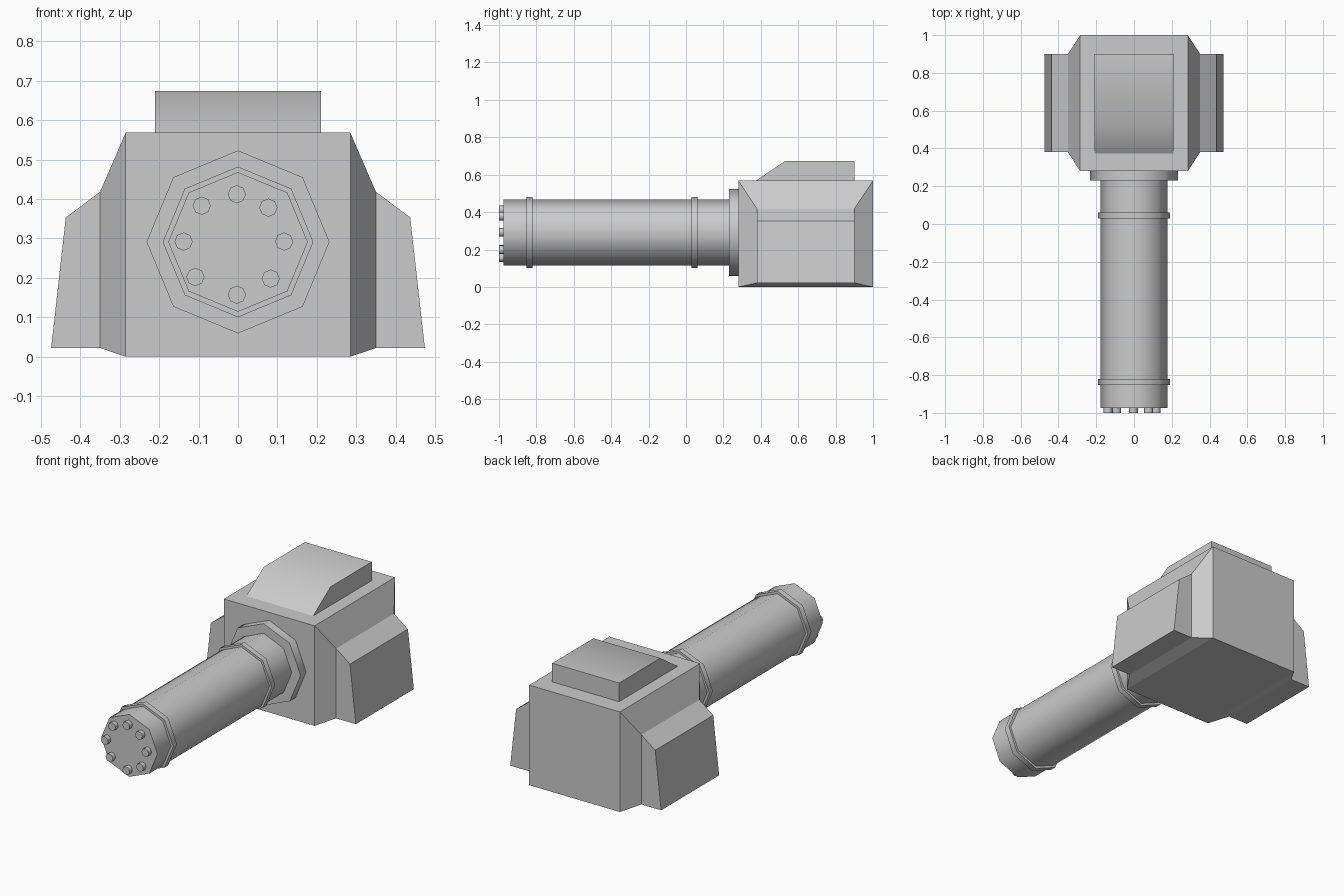
import bpy, bmesh
from math import pi, radians
from mathutils import Matrix

if "Cube" in bpy.data.objects:
    bpy.data.objects.remove(bpy.data.objects["Cube"])


def loft(name, rings):
    """Solid skinned through matching rings of 3D points, capped at both ends."""
    bm = bmesh.new()
    loops = [[bm.verts.new(p) for p in ring] for ring in rings]
    n = len(loops[0])
    for a, b in zip(loops, loops[1:]):
        for i in range(n):
            j = (i + 1) % n
            bm.faces.new((a[i], a[j], b[j], b[i]))
    bm.faces.new(loops[0])
    bm.faces.new(loops[-1])
    bmesh.ops.recalc_face_normals(bm, faces=bm.faces)
    mesh = bpy.data.meshes.new(name)
    bm.to_mesh(mesh)
    bm.free()
    obj = bpy.data.objects.new(name, mesh)
    bpy.context.collection.objects.link(obj)
    return obj


def smooth(obj, angle):
    bpy.ops.object.select_all(action='DESELECT')
    obj.select_set(True)
    bpy.context.view_layer.objects.active = obj
    bpy.ops.object.shade_smooth_by_angle(angle=radians(angle))


def octagon(name, radius, y0, y1, x=0.0, z=0.291):
    """Eight-sided cylinder lying along y with a corner pointing up."""
    bpy.ops.mesh.primitive_cylinder_add(vertices=8, radius=radius, depth=y1 - y0)
    obj = bpy.context.object
    obj.name = name
    obj.data.transform(Matrix.Rotation(pi / 2, 4, 'X'))
    obj.location = (x, (y0 + y1) / 2, z)
    smooth(obj, 50)
    return obj


def side_rect(x, y0, y1, z0, z1):
    return [(x, y0, z0), (x, y1, z0), (x, y1, z1), (x, y0, z1)]


# Turret housing with tapered flanks
inner = (0.28, 1.0, 0.0, 0.568)
outer = (0.38, 0.9, 0.022, 0.418)
loft("housing", [side_rect(-0.35, *outer), side_rect(-0.285, *inner),
                 side_rect(0.285, *inner), side_rect(0.35, *outer)])

# Side armour pods, mirrored
pod = [(0.345, 0.022), (0.474, 0.022), (0.437, 0.353), (0.35, 0.418), (0.345, 0.418)]
pods = loft("side_armour", [[(x, y, z) for x, z in pod] for y in (0.38, 0.9)])
pods.modifiers.new("mirror", 'MIRROR')

# Raised roof hatch with sloping front
roof = [(0.37, 0.565), (0.53, 0.674), (0.9, 0.674), (0.9, 0.565)]
hatch = loft("roof_hatch", [[(x, y, z) for y, z in roof] for x in (-0.21, 0.21)])
smooth(hatch, 40)

# Barrel, mounting flange and clamp rings
octagon("barrel", 0.177, -0.975, 0.25)
octagon("barrel_flange", 0.232, 0.23, 0.285)
octagon("front_clamp_ring", 0.191, -0.853, -0.82)
octagon("rear_clamp_ring", 0.19, 0.03, 0.062)

# Muzzle tubes, slightly uneven around the circle
tubes = [(-0.003, 0.412), (0.077, 0.378), (0.117, 0.292), (0.083, 0.198),
         (-0.003, 0.157), (-0.108, 0.202), (-0.138, 0.292), (-0.092, 0.383)]
for i, (x, z) in enumerate(tubes):
    octagon(f"muzzle_tube_{i + 1}", 0.023, -1.0, -0.965, x, z)
